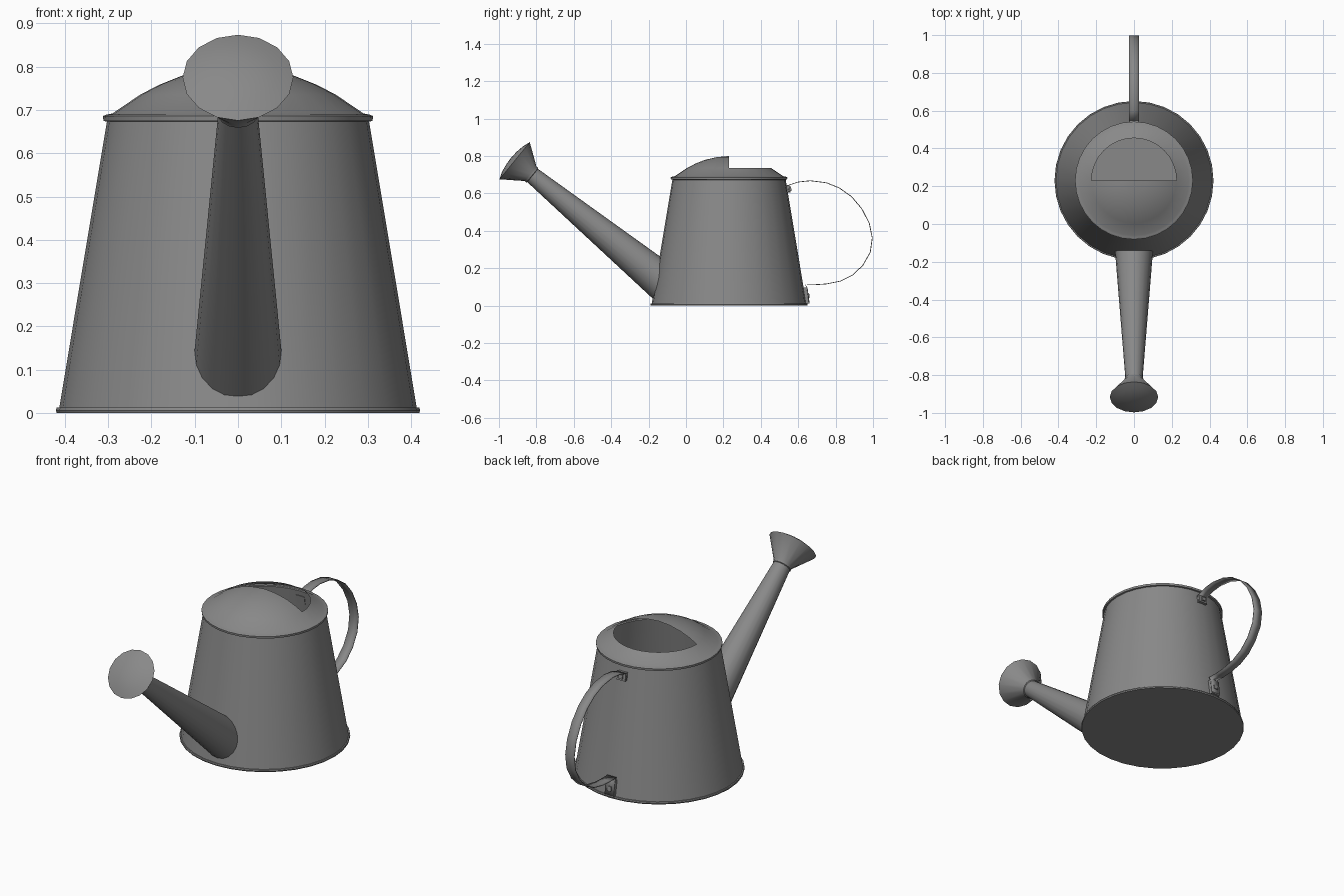
import bpy, bmesh, math
from mathutils import Vector

if "Cube" in bpy.data.objects:
    bpy.data.objects.remove(bpy.data.objects["Cube"])

CY = 0.23          # body axis position in y
N = 32             # sides of the body

metal = bpy.data.materials.new("grey_metal")
metal.diffuse_color = (0.25, 0.25, 0.25, 1)
metal.use_nodes = True
metal.node_tree.nodes["Principled BSDF"].inputs["Base Color"].default_value = metal.diffuse_color


def finish(name, bm, angle=35):
    bmesh.ops.remove_doubles(bm, verts=bm.verts, dist=1e-5)
    bmesh.ops.recalc_face_normals(bm, faces=bm.faces)
    me = bpy.data.meshes.new(name)
    bm.to_mesh(me)
    bm.free()
    me.materials.append(metal)
    ob = bpy.data.objects.new(name, me)
    bpy.context.collection.objects.link(ob)
    bpy.ops.object.select_all(action='DESELECT')
    ob.select_set(True)
    bpy.context.view_layer.objects.active = ob
    bpy.ops.object.shade_smooth_by_angle(angle=math.radians(angle))
    return ob


def bridge(bm, rings, closed=True):
    """Skin a list of vertex rings with quads."""
    for a, b in zip(rings, rings[1:]):
        n = len(a)
        for i in range(n if closed else n - 1):
            j = (i + 1) % n
            bm.faces.new((a[i], a[j], b[j], b[i]))


def lathe(bm, profile, start=0.0, sweep=2 * math.pi, n=N):
    """Revolve (radius, z) points about the body axis."""
    full = sweep > 6.28
    count = n if full else n + 1
    rings = []
    for r, z in profile:
        rings.append([bm.verts.new((r * math.cos(start + sweep * i / n),
                                    CY + r * math.sin(start + sweep * i / n), z))
                      for i in range(count)])
    bridge(bm, rings, full)
    return rings


# Body: tapered wall with thin bottom and top rims
bm = bmesh.new()
rings = lathe(bm, [(0.419, 0.0), (0.421, 0.006), (0.419, 0.012), (0.413, 0.012),
                   (0.303, 0.673), (0.311, 0.675), (0.312, 0.686), (0.305, 0.689)])
bm.faces.new(rings[0])
finish("body", bm)

# Lid: sloping collar all round, domed cover over the front half only
bm = bmesh.new()
lathe(bm, [(0.305, 0.689), (0.29, 0.692), (0.225, 0.736)])
lathe(bm, [(0.225, 0.736), (0.18, 0.759), (0.13, 0.779), (0.065, 0.794), (0.0, 0.80)],
      math.pi, math.pi, N // 2)
finish("lid", bm)

# Spout and rose share one tilted axis
neck = Vector((0, -0.825, 0.70))
axis = Vector((0, -0.774, 0.633)).normalized()
side = Vector((1, 0, 0))
up = side.cross(axis)


def ring_points(t, r, n):
    c = neck + axis * t
    return [c + r * (side * math.cos(2 * math.pi * i / n) + up * math.sin(2 * math.pi * i / n))
            for i in range(n)]


def wall_hit(p, q):
    """Point where the line p to q meets the tapered body wall."""
    for k in range(401):
        v = p.lerp(q, k / 400)
        if math.hypot(v.x, v.y - CY) < 0.413 - (v.z - 0.012) * 0.1664:
            return v
    return q


bm = bmesh.new()
top = ring_points(0, 0.045, 20)
low = [wall_hit(p, q) for p, q in zip(top, ring_points(-1.0, 0.108, 20))]
bridge(bm, [[bm.verts.new(p) for p in pts] for pts in (low, top)])
finish("spout", bm)

# Rose: flared cone with a slightly domed face
bm = bmesh.new()
rings = [[bm.verts.new(p) for p in ring_points(t, r, 16)]
         for t, r in [(-0.008, 0.044), (-0.004, 0.05), (0.008, 0.05), (0.118, 0.128),
                      (0.132, 0.09), (0.140, 0.045)]]
bridge(bm, rings)
tip = bm.verts.new(neck + axis * 0.143)
for i in range(16):
    bm.faces.new((rings[-1][i], rings[-1][(i + 1) % 16], tip))
finish("rose", bm)

# Handle: thin curved strap, both ends folded flat along the wall
path = [(0.551, 0.607), (0.545, 0.643), (0.60, 0.661), (0.665, 0.668), (0.75, 0.657),
        (0.82, 0.629), (0.885, 0.583), (0.94, 0.518), (0.98, 0.44), (0.996, 0.362),
        (0.985, 0.285), (0.945, 0.215), (0.89, 0.163), (0.825, 0.131), (0.75, 0.116),
        (0.69, 0.112), (0.636, 0.113), (0.648, 0.095), (0.658, 0.02)]
bm = bmesh.new()
bridge(bm, [[bm.verts.new((x, y, z)) for x in (-0.027, 0.027)] for y, z in path], False)
strap = finish("handle", bm)
solid = strap.modifiers.new("thickness", 'SOLIDIFY')
solid.thickness = 0.004
solid.offset = 0

# Brackets that hold the strap ends to the wall, each with a square rivet
for label, y, z, h in (("upper", 0.546, 0.625, 0.042), ("lower", 0.643, 0.055, 0.085)):
    for part, w, d, hh, dy in (("bracket", 0.05, 0.02, h, 0.0),
                               ("rivet", 0.022, 0.012, 0.022, 0.011)):
        bm = bmesh.new()
        bmesh.ops.create_cube(bm, size=1)
        for v in bm.verts:
            v.co = Vector((v.co.x * w, v.co.y * d, v.co.z * hh))
            v.co.y += y + dy - v.co.z * 0.166
            v.co.z += z
        finish(label + "_handle_" + part, bm)
